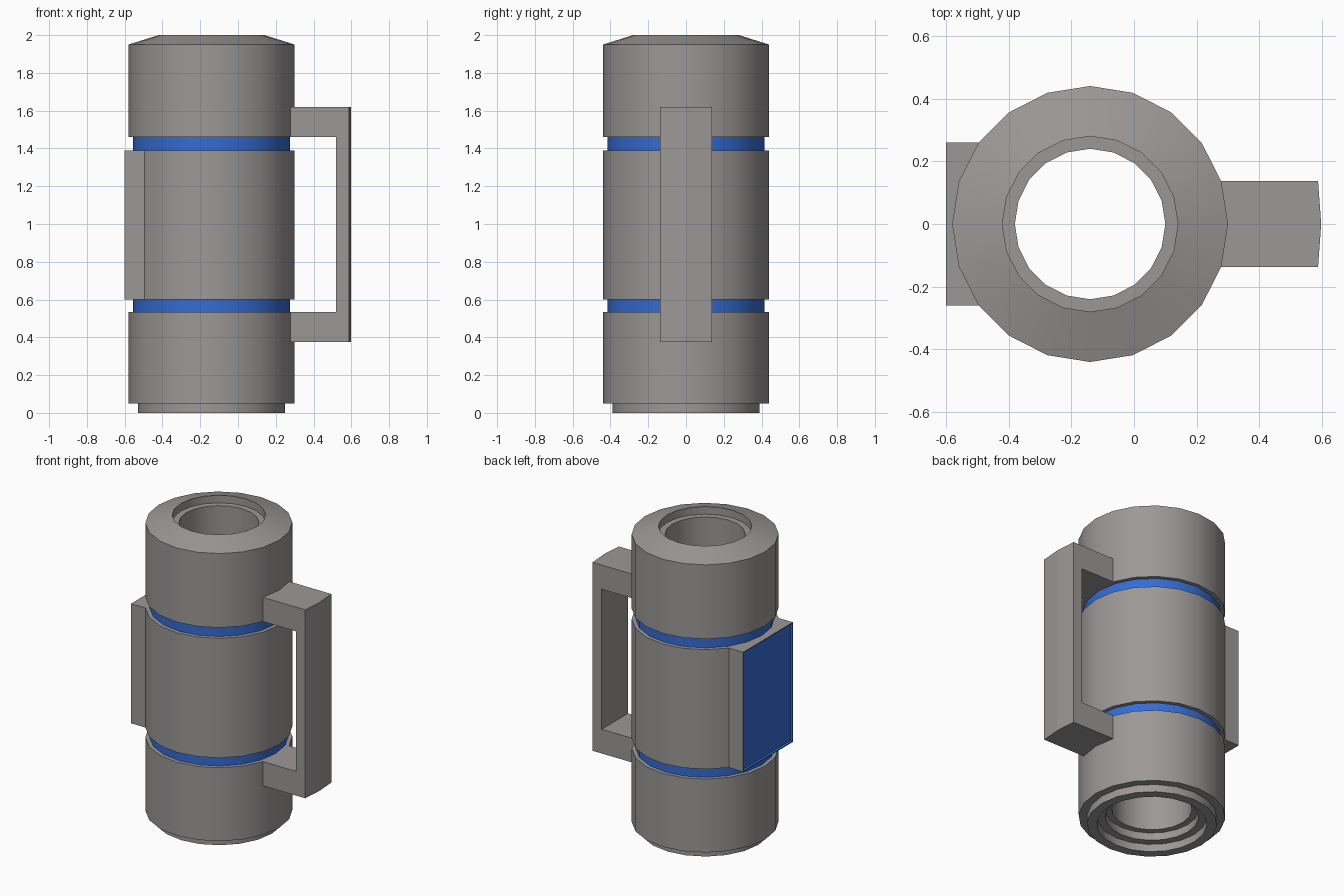
import bpy, bmesh, math

if "Cube" in bpy.data.objects:
    bpy.data.objects.remove(bpy.data.objects["Cube"])

CX, SIDES = -0.14, 20


def material(name, rgb):
    m = bpy.data.materials.new(name)
    m.diffuse_color = (*rgb, 1)
    m.use_nodes = True
    m.node_tree.nodes["Principled BSDF"].inputs["Base Color"].default_value = m.diffuse_color
    return m


grey = material("warm_grey", (0.33, 0.315, 0.31))
blue = material("bright_blue", (0.035, 0.15, 0.66))


def finish(bm, name):
    bmesh.ops.recalc_face_normals(bm, faces=bm.faces)
    me = bpy.data.meshes.new(name)
    bm.to_mesh(me)
    bm.free()
    me.materials.append(grey)
    me.materials.append(blue)
    ob = bpy.data.objects.new(name, me)
    bpy.context.collection.objects.link(ob)
    return ob


def prism(bm, pts, z0, z1):
    """Extrude an xy outline from z0 to z1."""
    lo = [bm.verts.new((x, y, z0)) for x, y in pts]
    hi = [bm.verts.new((x, y, z1)) for x, y in pts]
    bm.faces.new(lo)
    bm.faces.new(hi)
    for i in range(len(pts)):
        j = (i + 1) % len(pts)
        bm.faces.new((lo[i], lo[j], hi[j], hi[i]))


# Hollow body: closed (radius, height) profile turned around its axis
R, G = 0.44, 0.415
profile = [(0.33, 0), (0.39, 0), (0.39, 0.05), (R, 0.05),
           (R, 0.535), (G, 0.535), (G, 0.60), (R, 0.60),
           (R, 1.39), (G, 1.39), (G, 1.46), (R, 1.46),
           (R, 1.95), (0.28, 2.0), (0.28, 1.95), (0.24, 1.95),
           (0.24, 0.10), (0.28, 0.10), (0.28, 0.05), (0.33, 0.05)]
bm = bmesh.new()
rings = []
for k in range(SIDES):
    a = 2 * math.pi * k / SIDES
    rings.append([bm.verts.new((CX + r * math.cos(a), r * math.sin(a), z))
                  for r, z in profile])
n = len(profile)
for k in range(SIDES):
    p, q = rings[k], rings[(k + 1) % SIDES]
    for i in range(n):
        j = (i + 1) % n
        f = bm.faces.new((p[i], q[i], q[j], p[j]))
        # Groove floors are blue
        f.material_index = int(profile[i][0] == G and profile[j][0] == G)
body = finish(bm, "hollow_body")
bpy.context.view_layer.objects.active = body
body.select_set(True)
bpy.ops.object.shade_smooth_by_angle(angle=math.radians(30))

# Handle: two arms and a grip, outer face slightly bowed
bm = bmesh.new()
zs = (0.375, 0.535, 1.46, 1.62)
path = [(0.27, zs[0]), (0.587, zs[0]), (0.587, zs[3]), (0.27, zs[3]),
        (0.27, zs[2]), (0.52, zs[2]), (0.52, zs[1]), (0.27, zs[1])]
rows = []
for y in (-0.137, 0, 0.137):
    rows.append([bm.verts.new((x + (0.01 if y == 0 and x > 0.55 else 0), y, z))
                 for x, z in path])
for p, q in zip(rows, rows[1:]):
    for i in range(8):
        j = (i + 1) % 8
        bm.faces.new((p[i], p[j], q[j], q[i]))
for row in (rows[0], rows[2]):
    for quad in ((0, 1, 6, 7), (1, 2, 5, 6), (2, 3, 4, 5)):
        bm.faces.new([row[i] for i in quad])
finish(bm, "handle")

# Side box with a blue recessed panel on its outer face
bm = bmesh.new()
prism(bm, [(-0.6, -0.26), (-0.45, -0.26), (-0.45, 0.26), (-0.6, 0.26)], 0.60, 1.39)
bmesh.ops.recalc_face_normals(bm, faces=bm.faces)
outer = min(bm.faces, key=lambda f: f.calc_center_median().x)
outer.material_index = 1
for thick, depth in ((0.008, 0), (0.0005, -0.015)):
    rim = bmesh.ops.inset_region(bm, faces=[outer], thickness=thick, depth=depth)["faces"]
    for f in rim + [outer]:
        f.material_index = 1
finish(bm, "side_box")
